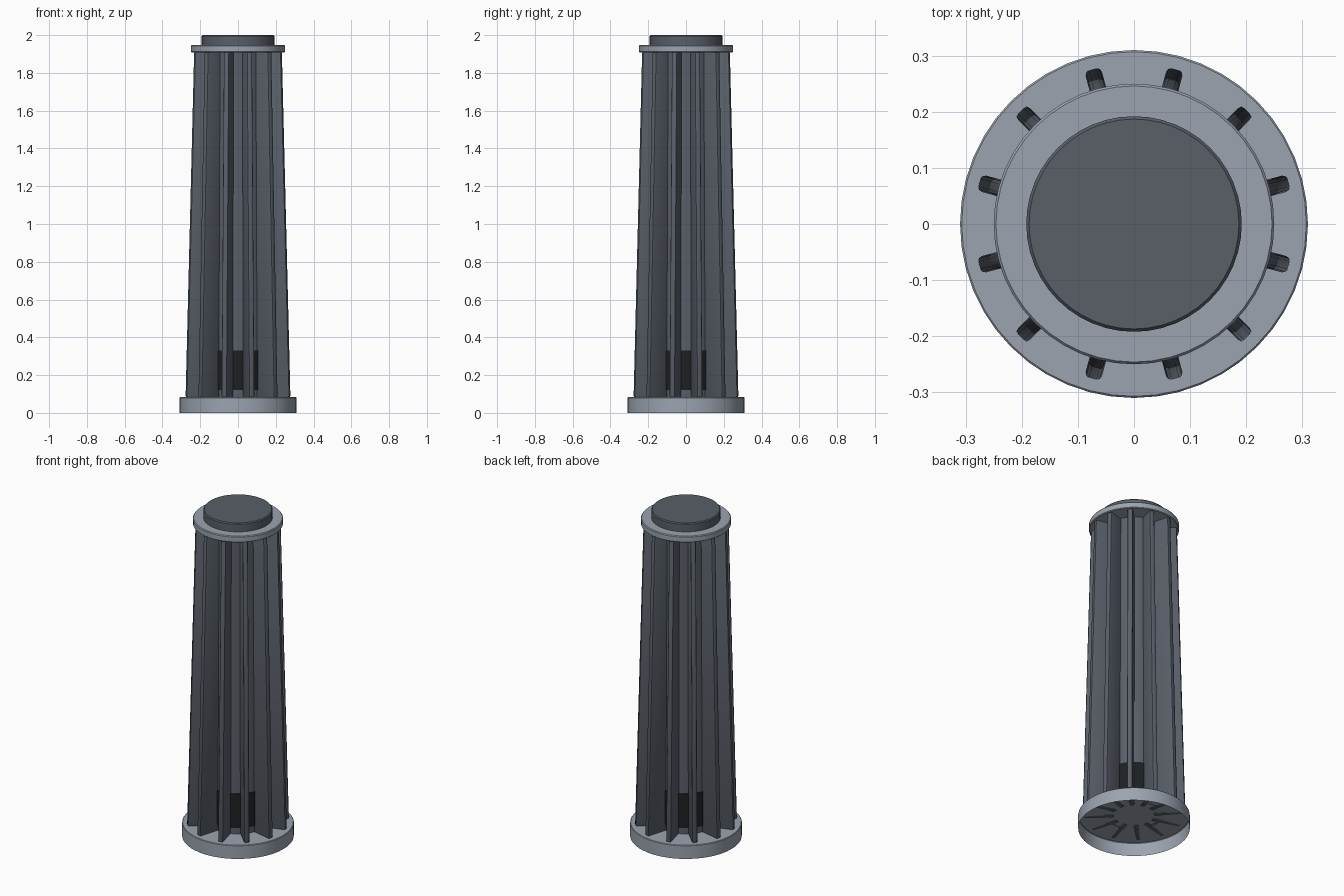
import bpy, bmesh, math
from mathutils import Matrix, Vector

if "Cube" in bpy.data.objects:
    bpy.data.objects.remove(bpy.data.objects["Cube"])


def material(name, rgb):
    m = bpy.data.materials.new(name)
    m.diffuse_color = (*rgb, 1)
    m.use_nodes = True
    m.node_tree.nodes["Principled BSDF"].inputs["Base Color"].default_value = m.diffuse_color
    return m


light = material("light_grey", (0.33, 0.37, 0.43))
dark = material("dark_grey", (0.10, 0.115, 0.14))
black = material("black", (0.012, 0.014, 0.016))


def finish(bm, name, mat):
    bmesh.ops.recalc_face_normals(bm, faces=bm.faces)
    mesh = bpy.data.meshes.new(name)
    bm.to_mesh(mesh)
    bm.free()
    mesh.materials.append(mat)
    ob = bpy.data.objects.new(name, mesh)
    bpy.context.collection.objects.link(ob)
    bpy.ops.object.select_all(action='DESELECT')
    ob.select_set(True)
    bpy.context.view_layer.objects.active = ob
    bpy.ops.object.shade_smooth_by_angle(angle=math.radians(35))
    return ob


def lathe(name, profile, mat, cap_bottom=True, cap_top=True, n=48):
    """Revolve (radius, z) points into rings, with optional end caps."""
    bm = bmesh.new()
    rings = [[bm.verts.new((r * math.cos(2 * math.pi * i / n),
                            r * math.sin(2 * math.pi * i / n), z))
              for i in range(n)] for r, z in profile]
    for a, b in zip(rings, rings[1:]):
        for i in range(n):
            j = (i + 1) % n
            bm.faces.new((a[i], a[j], b[j], b[i]))
    if cap_bottom:
        bm.faces.new(rings[0][::-1])
    if cap_top:
        bm.faces.new(rings[-1])
    return finish(bm, name, mat)


# Base: shell open underneath
lathe("base", [(0.31, 0), (0.31, 0.08), (0.307, 0.083)], light, cap_bottom=False)
# Tapered inner column
lathe("core", [(0.16, 0.083), (0.15, 1.915)], dark)
# Dark band low on the column
lathe("dark_band", [(0.164, 0.12), (0.164, 0.33)], black)
# Collar and cap
lathe("collar", [(0.246, 1.908), (0.25, 1.912), (0.25, 1.942), (0.246, 1.947)], light)
lathe("cap", [(0.192, 1.945), (0.192, 1.994), (0.187, 2.0)], dark)

# Twelve radial fins leaning inwards
for k in range(12):
    bm = bmesh.new()
    bmesh.ops.create_cube(bm, size=1)
    bmesh.ops.scale(bm, vec=Vector((0.175, 0.03, 1.83)), verts=bm.verts)
    bmesh.ops.bevel(bm, geom=bm.edges[:], offset=0.008, segments=2,
                    profile=0.5, affect='EDGES')
    place = (Matrix.Rotation(math.radians(15 + 30 * k), 4, 'Z')
             @ Matrix.Translation((0.1745, 0, 0.995))
             @ Matrix.Rotation(math.radians(-1.47), 4, 'Y'))
    bm.transform(place)
    finish(bm, f"fin_{k + 1}", dark)
